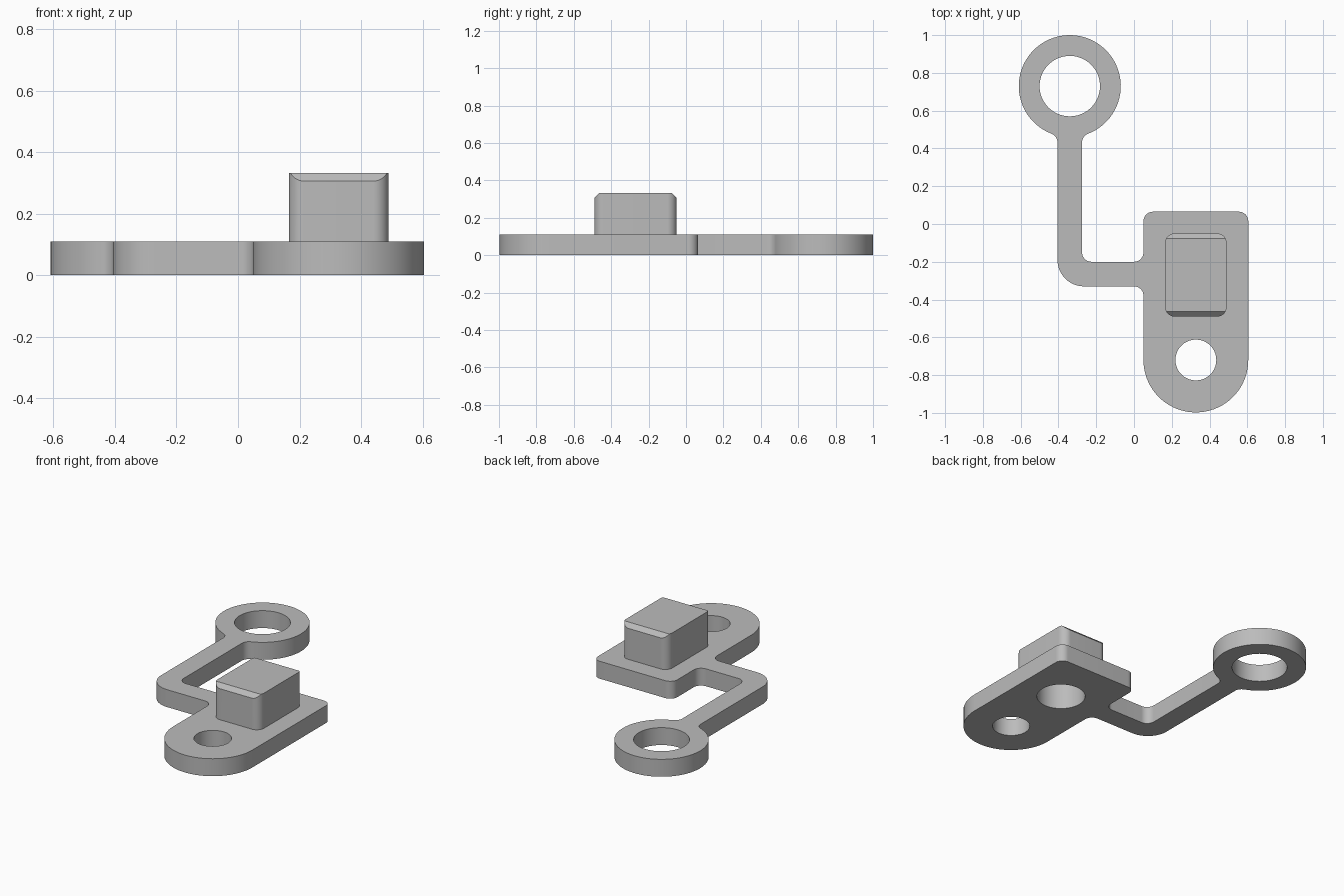
import bpy, bmesh
from math import radians, degrees, cos, sin, atan2, sqrt
from mathutils import Vector

cube = bpy.data.objects.get("Cube")
if cube:
    bpy.data.objects.remove(cube, do_unlink=True)

grey = bpy.data.materials.new("plain grey")
grey.use_nodes = True
grey.diffuse_color = (0.5, 0.5, 0.5, 1)
grey.node_tree.nodes["Principled BSDF"].inputs["Base Color"].default_value = (0.5, 0.5, 0.5, 1)


def arc(cx, cy, r, start, end):
    """Points along an arc, angles in degrees."""
    n = max(6, int(abs(end - start) / 5))
    angles = [radians(start + (end - start) * i / n) for i in range(n + 1)]
    return [(cx + r * cos(a), cy + r * sin(a)) for a in angles]


def circle(cx, cy, r):
    return arc(cx, cy, r, 0, 360)[:-1]


def prism(name, outline, z0, z1, cuts=()):
    """Extrude an outline upward, then slice off each (point, normal) side."""
    bm = bmesh.new()
    face = bm.faces.new([bm.verts.new((x, y, z0)) for x, y in outline])
    new = bmesh.ops.extrude_face_region(bm, geom=[face])["geom"]
    bmesh.ops.translate(bm, vec=(0, 0, z1 - z0),
                        verts=[v for v in new if isinstance(v, bmesh.types.BMVert)])
    for point, normal in cuts:
        geom = bm.verts[:] + bm.edges[:] + bm.faces[:]
        cut = bmesh.ops.bisect_plane(bm, geom=geom, plane_co=point,
                                     plane_no=normal, clear_outer=True)["geom_cut"]
        rim = [e for e in cut if isinstance(e, bmesh.types.BMEdge)]
        bmesh.ops.contextual_create(bm, geom=rim)
    bmesh.ops.recalc_face_normals(bm, faces=bm.faces[:])
    mesh = bpy.data.meshes.new(name)
    bm.to_mesh(mesh)
    bm.free()
    mesh.materials.append(grey)
    obj = bpy.data.objects.new(name, mesh)
    bpy.context.collection.objects.link(obj)
    return obj


def combine(target, tool, operation):
    mod = target.modifiers.new(operation, 'BOOLEAN')
    mod.operation, mod.solver, mod.object = operation, 'EXACT', tool
    bpy.context.view_layer.objects.active = target
    bpy.ops.object.modifier_apply(modifier=mod.name)
    bpy.data.objects.remove(tool, do_unlink=True)


# Flat outline: plate, bent arm and ring, joined by small fillets
THICK, FILLET = 0.11, 0.05
ring_x, ring_y, ring_r, half_arm = -0.34, 0.73, 0.27, 0.065
plate_x, plate_r = 0.3275, 0.2775
off_x = half_arm + FILLET
off_y = sqrt((ring_r + FILLET) ** 2 - off_x ** 2)
phi = degrees(atan2(off_y, off_x))
outline = (
    arc(plate_x, -0.72, plate_r, 180, 360)                                # plate nose
    + arc(0.555, 0.015, FILLET, 0, 90) + arc(0.10, 0.015, FILLET, 90, 180)  # plate corners
    + arc(0, -0.15, FILLET, 0, -90) + arc(-0.225, -0.15, FILLET, 270, 180)  # inside of arm
    + arc(ring_x + off_x, ring_y - off_y, FILLET, 180, 180 - phi)
    + arc(ring_x, ring_y, ring_r, -phi, 180 + phi)[1:-1]                  # ring
    + arc(ring_x - off_x, ring_y - off_y, FILLET, phi, 0)
    + arc(-0.265, -0.19, 0.14, 180, 270)                                  # outside of bend
    + arc(0, -0.38, FILLET, 90, 0)
)
bracket = prism("bracket", outline, 0, THICK)

# Block with rounded upright edges and chamfered front and back top edges
x0, x1, y0, y1, top, r, ch = 0.165, 0.49, -0.49, -0.05, 0.332, 0.05, 0.026
block_outline = (arc(x0 + r, y0 + r, r, 180, 270) + arc(x1 - r, y0 + r, r, 270, 360)
                 + arc(x1 - r, y1 - r, r, 0, 90) + arc(x0 + r, y1 - r, r, 90, 180))
block = prism("block", block_outline, THICK - 0.03, top, cuts=[
    (Vector((0, y0, top - ch)), Vector((0, -1, 1))),
    (Vector((0, y1, top - ch)), Vector((0, 1, 1)))])
combine(bracket, block, 'UNION')

# Through holes, and the blind socket under the block
for name, x, y, radius, depth in (
        ("ring_hole", ring_x, ring_y, 0.16, 0.2),
        ("plate_hole", plate_x, -0.72, 0.108, 0.2),
        ("socket", plate_x, -0.27, 0.14, 0.27)):
    combine(bracket, prism(name, circle(x, y, radius), -0.1, depth), 'DIFFERENCE')

bpy.ops.object.select_all(action='DESELECT')
bracket.select_set(True)
bpy.context.view_layer.objects.active = bracket
bpy.ops.object.shade_smooth_by_angle(angle=radians(30))
